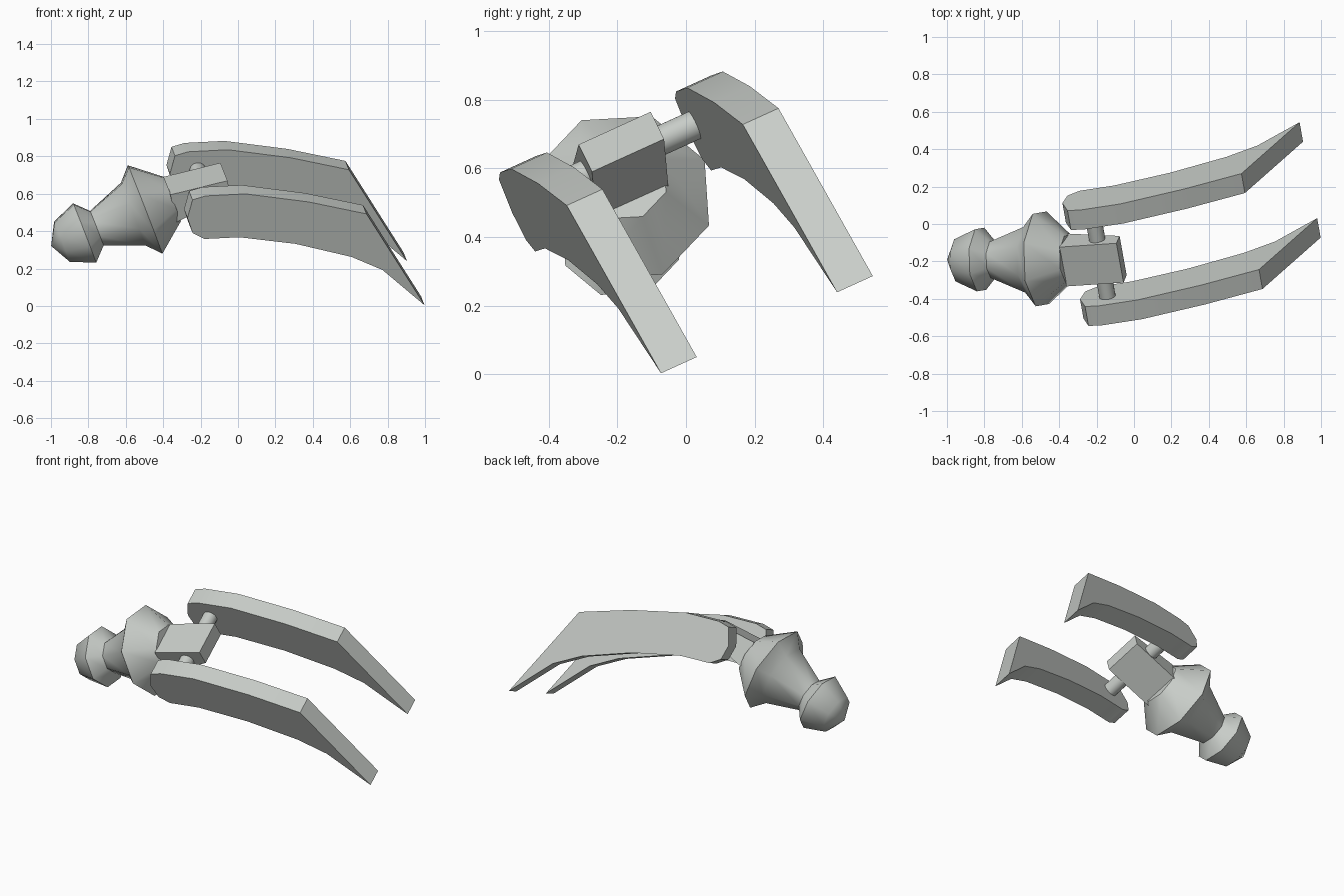
import bpy, bmesh, math
from mathutils import Vector, Matrix

if "Cube" in bpy.data.objects:
    bpy.data.objects.remove(bpy.data.objects["Cube"])

metal = bpy.data.materials.new("pale grey metal")
metal.use_nodes = True
GREY = (0.58, 0.61, 0.58, 1)
metal.diffuse_color = GREY
metal.node_tree.nodes["Principled BSDF"].inputs["Base Color"].default_value = GREY

# Tilted frame: pivot axis across both blades, arm direction along the wedge
PIVOT = Vector((-0.18, 1, 0.455))
ACROSS = PIVOT.normalized()
ALONG = Vector((0.968, 0.063, 0.238))
ALONG = (ALONG - ACROSS * ALONG.dot(ACROSS)).normalized()
UP = ALONG.cross(ACROSS)


def finish(name, bm, angle):
    bmesh.ops.recalc_face_normals(bm, faces=bm.faces)
    mesh = bpy.data.meshes.new(name)
    bm.to_mesh(mesh)
    bm.free()
    obj = bpy.data.objects.new(name, mesh)
    bpy.context.collection.objects.link(obj)
    mesh.materials.append(metal)
    bpy.ops.object.select_all(action='DESELECT')
    obj.select_set(True)
    bpy.context.view_layer.objects.active = obj
    bpy.ops.object.shade_smooth_by_angle(angle=math.radians(angle))
    return obj


def prism(name, points, sweep, angle=30):
    """Extrude a flat outline along a sweep vector."""
    bm = bmesh.new()
    face = bm.faces.new([bm.verts.new(p) for p in points])
    geom = bmesh.ops.extrude_face_region(bm, geom=[face], use_keep_orig=True)["geom"]
    moved = [g for g in geom if isinstance(g, bmesh.types.BMVert)]
    bmesh.ops.translate(bm, verts=moved, vec=sweep)
    return finish(name, bm, angle)


def lathe(name, rings, origin, axis, side, count, angle):
    """Rings of (distance, radius) round an axis; a zero radius makes a point."""
    bm = bmesh.new()
    side = (side - axis * side.dot(axis)).normalized()
    other = axis.cross(side)
    loops = []
    for s, r in rings:
        centre = origin + axis * s
        turns = [math.tau * i / count for i in range(count)]
        loops.append([bm.verts.new(centre + r * (side * math.cos(t) + other * math.sin(t)))
                      for t in turns])
    for low, high in zip(loops, loops[1:]):
        for i in range(count):
            j = (i + 1) % count
            bm.faces.new((low[i], low[j], high[j], high[i]))
    bm.faces.new(loops[0])
    bm.faces.new(loops[-1])
    bmesh.ops.remove_doubles(bm, verts=bm.verts, dist=0.0005)
    return finish(name, bm, angle)


# Curved blades: one outline laid on the slanted blade plane, used twice
outline = [(-0.27, 0.47), (-0.243, 0.567), (-0.174, 0.588), (0.04, 0.599),
           (0.377, 0.556), (0.687, 0.492), (0.998, 0.003), (0.773, 0.192),
           (0.607, 0.262), (0.307, 0.332), (0.008, 0.367), (-0.179, 0.358),
           (-0.243, 0.39)]
blade = [Vector((x, -0.247 + 0.176 * x - 0.45 * z, z)) for x, z in outline]
for name, shift in (("front_blade", Vector()), ("back_blade", Vector((-0.094, 0.513, 0.236)))):
    prism(name, [p + shift for p in blade], PIVOT * 0.104)

# Wedge arm, thinner at its free end
corner = Vector((-0.094, -0.103, 0.765))
wedge = [(0, 0), (0, -0.09), (-0.315, -0.167), (-0.315, 0)]
prism("wedge_arm", [corner + ALONG * d + UP * u for d, u in wedge], PIVOT * -0.21)

# Rod through the wedge, carrying both blades
rod_centre = Vector((-0.2, -0.065, 0.685))
lathe("pivot_rod", [(-0.37, 0.044), (0.11, 0.044)], rod_centre, ACROSS, UP, 16, 40)

# Eight-sided turned handle with a domed knob, a neck and a flared collar
handle_axis = Vector((0.932, 0.01, 0.362)).normalized()
profile = [(-0.192, 0), (-0.13, 0.122), (0, 0.18), (0.07, 0.105),
           (0.278, 0.19), (0.347, 0.268), (0.503, 0.134)]
lathe("turned_handle", profile, Vector((-0.82, -0.19, 0.39)), handle_axis, ACROSS, 8, 50)
